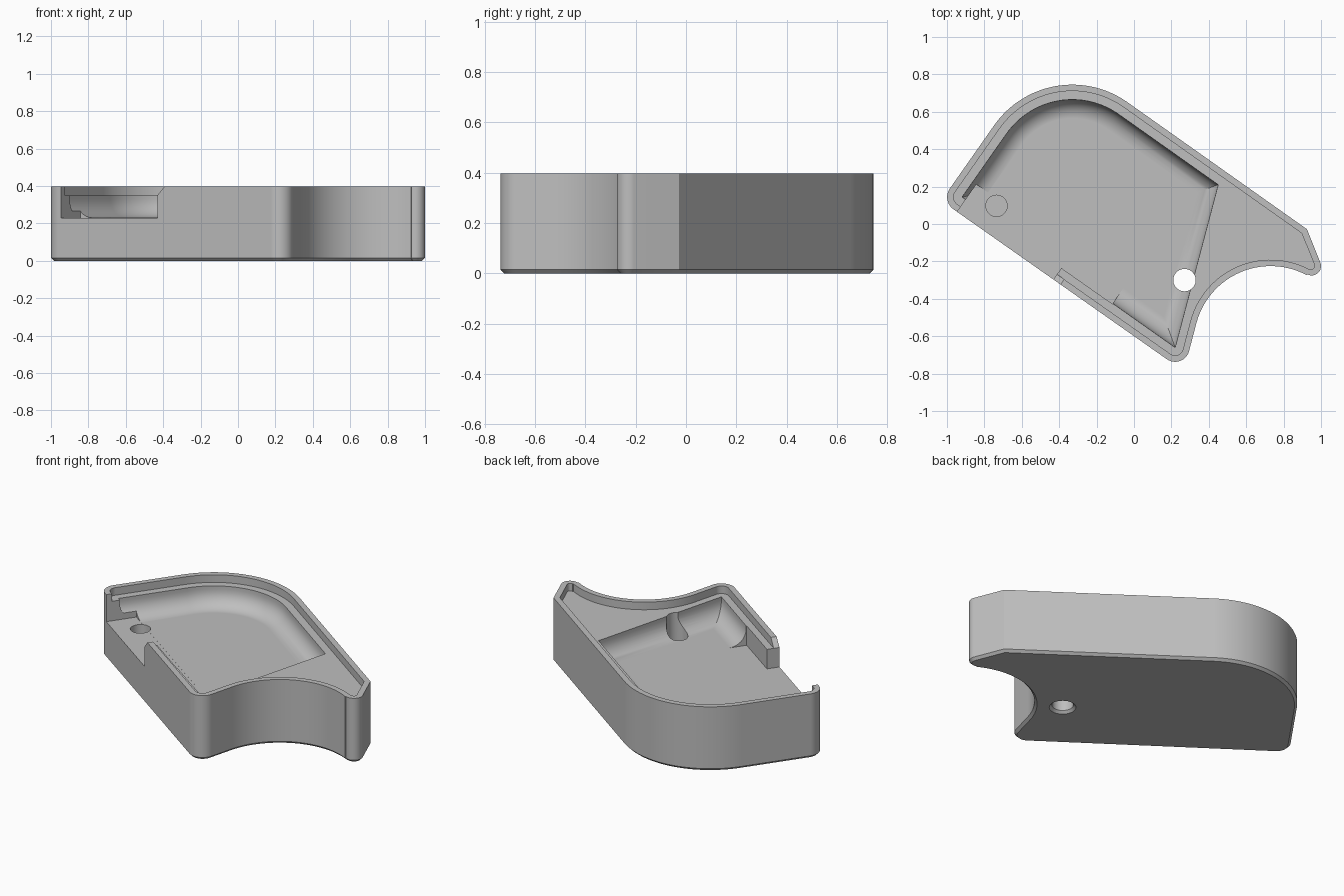
import bpy, bmesh
from math import cos, sin, radians, pi

if "Cube" in bpy.data.objects:
    bpy.data.objects.remove(bpy.data.objects["Cube"])

TOP, LEDGE, FLOOR = 0.397, 0.35, 0.23
TILT = radians(55)          # direction of the tray's short axis

grey = bpy.data.materials.new("light grey plastic")
grey.use_nodes = True
grey.diffuse_color = (0.52, 0.52, 0.52, 1)
grey.node_tree.nodes["Principled BSDF"].inputs["Base Color"].default_value = grey.diffuse_color


def arc(x, y, r, a, b, n=16):
    """Points round a centre, from angle a to angle b in degrees."""
    angles = [radians(a + (b - a) * i / n) for i in range(n + 1)]
    return [(x + r * cos(t), y + r * sin(t)) for t in angles]


def corner(x, y, a, b, inset):
    """Sharp corner between walls facing a and b, moved inwards."""
    d, mid = inset / cos(radians(b - a) / 2), radians(a + b) / 2
    return [(x - d * cos(mid), y - d * sin(mid))]


def outline(inset, z):
    """Outer plan of the tray: rounded body, concave bite and pointed tip."""
    pts = arc(-0.919, 0.144, 0.08 - inset, 145, 235, 12)
    pts += arc(0.22, -0.66, 0.077 - inset, 235, 345, 12)
    pts += arc(0.73, -0.635, 0.41 + inset, 165, 61.8, 28)
    pts += arc(0.95, -0.225, 0.05 - inset, 241.8, 381, 14)
    pts += corner(0.925, -0.028, 21, 55, inset)
    pts += arc(-0.33, 0.235, 0.51, 55, 145, 32) if not inset else arc(-0.33, 0.235, 0.51 - inset, 55, 145, 32)
    return [(x, y, z) for x, y in pts]


def pocket(inset, z):
    """Plan of the inner pocket, ending in a slanted wall."""
    pts = corner(-0.919, 0.144, 145, 235, inset)
    pts += corner(0.22, -0.66, 235, 345, inset)
    pts += corner(0.45, 0.21, -15, 55, inset)
    pts += arc(-0.33, 0.235, 0.43 - inset, 55, 145, 32)
    return [(x, y, z) for x, y in pts]


def disc(x, y, r, z):
    return [(px, py, z) for px, py in arc(x, y, r, 0, 360, 40)[:-1]]


def across(profile, v):
    """Place a (length, height) profile at distance v along the short axis."""
    return [(u * sin(TILT) + v * cos(TILT), -u * cos(TILT) + v * sin(TILT), z)
            for u, z in profile]


def loft(name, rings):
    """Closed solid through matching rings of points."""
    bm = bmesh.new()
    loops = [[bm.verts.new(p) for p in ring] for ring in rings]
    n = len(loops[0])
    for low, high in zip(loops, loops[1:]):
        for i in range(n):
            j = (i + 1) % n
            bm.faces.new((low[i], low[j], high[j], high[i]))
    bm.faces.new(loops[0][::-1])
    bm.faces.new(loops[-1])
    bmesh.ops.recalc_face_normals(bm, faces=bm.faces[:])
    mesh = bpy.data.meshes.new(name)
    bm.to_mesh(mesh)
    bm.free()
    mesh.materials.append(grey)
    obj = bpy.data.objects.new(name, mesh)
    bpy.context.collection.objects.link(obj)
    return obj


# Solid body with a small bevel under the base
tray = loft("tray", [outline(0.015, 0), outline(0, 0.015), outline(0, TOP)])

# Recess for a lid, leaving a thin rim
cutters = [loft("lid_recess_cutter", [outline(0.034, LEDGE), outline(0.034, 0.5)])]

# Pocket with rounded floor edges
R = 0.1
steps = [i / 8 * pi / 2 for i in range(9)]
rings = [pocket(R * (1 - sin(t)), FLOOR + R * (1 - cos(t))) for t in steps]
cutters.append(loft("pocket_cutter", rings + [pocket(0, LEDGE + 0.02)]))

# Side opening, bevelled at the rim, and the square floor edge beside it
low = FLOOR - 0.0005
opening = [(-0.812, low), (-0.183, low), (-0.183, LEDGE), (-0.083, 0.45), (-0.812, 0.45)]
cutters.append(loft("opening_cutter", [across(opening, -0.6), across(opening, -0.31)]))
edge = [(-0.2, low), (0.15, low), (0.15, LEDGE + 0.01), (-0.2, LEDGE + 0.01)]
cutters.append(loft("floor_edge_cutter", [across(edge, -0.416), across(edge, -0.31)]))

# Through hole with a bevelled mouth, and a shallow blind hole
hole = [(0.08, -0.005), (0.06, 0.015), (0.06, 0.5)]
cutters.append(loft("through_hole_cutter", [disc(0.27, -0.3, r, z) for r, z in hole]))
cutters.append(loft("blind_hole_cutter", [disc(-0.735, 0.097, 0.057, z) for z in (0.17, 0.3)]))

bpy.ops.object.select_all(action="DESELECT")
bpy.context.view_layer.objects.active = tray
tray.select_set(True)
for cutter in cutters:
    cutter.hide_render = True
    mod = tray.modifiers.new("cut", "BOOLEAN")
    mod.operation, mod.solver, mod.object = "DIFFERENCE", "EXACT", cutter
    bpy.ops.object.modifier_apply(modifier=mod.name)
    bpy.data.objects.remove(cutter)

# Smooth curves, keeping flat areas flat
bpy.ops.object.shade_smooth_by_angle(angle=radians(25))
weighted = tray.modifiers.new("flat_faces", "WEIGHTED_NORMAL")
weighted.keep_sharp = True
